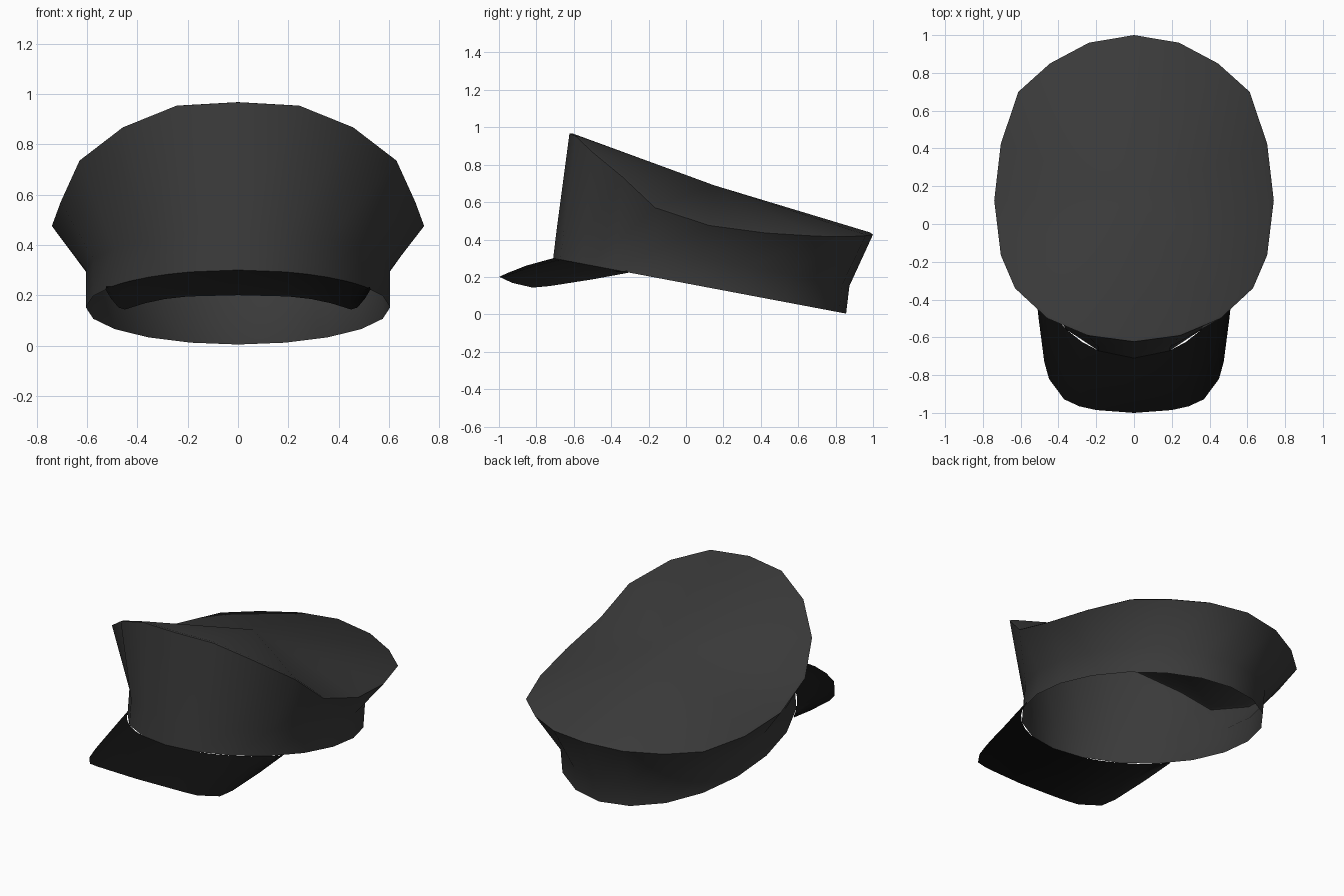
import bpy, bmesh
from math import sin, cos, radians
from mathutils import Vector

if "Cube" in bpy.data.objects:
    bpy.data.objects.remove(bpy.data.objects["Cube"])


def material(name, v):
    m = bpy.data.materials.new(name)
    m.diffuse_color = (v, v, v, 1)
    m.use_nodes = True
    m.node_tree.nodes["Principled BSDF"].inputs["Base Color"].default_value = m.diffuse_color
    return m


def finish(name, bm, mat, angle):
    bmesh.ops.remove_doubles(bm, verts=bm.verts, dist=0.0005)
    bmesh.ops.recalc_face_normals(bm, faces=bm.faces)
    # open sheets: make sure the outside faces up
    if sum(f.normal.z * f.calc_area() for f in bm.faces) < 0:
        bmesh.ops.reverse_faces(bm, faces=bm.faces)
    me = bpy.data.meshes.new(name)
    bm.to_mesh(me)
    bm.free()
    ob = bpy.data.objects.new(name, me)
    bpy.context.collection.objects.link(ob)
    me.materials.append(mat)
    bpy.ops.object.select_all(action='DESELECT')
    ob.select_set(True)
    bpy.context.view_layer.objects.active = ob
    bpy.ops.object.shade_smooth_by_angle(angle=radians(angle))
    return ob


def loft(bm, rows, closed):
    vs = [[bm.verts.new(p) for p in r] for r in rows]
    n = len(rows[0])
    for a, b in zip(vs, vs[1:]):
        for i in range(n if closed else n - 1):
            j = (i + 1) % n
            bm.faces.new((a[i], a[j], b[j], b[i]))
    return vs


def head_ring(deg, lift=0.0):
    """Tilted oval of the head opening; 0 degrees is the front."""
    a = radians(deg)
    return Vector((0.605 * sin(a), 0.073 - 0.783 * cos(a) + 0.12 * lift,
                   0.152 + 0.148 * cos(a) + lift))


def mirror_x(p):
    return Vector((-p[0], p[1], p[2]))


cloth = material("dark_cloth", 0.042)
leather = material("black_leather", 0.004)

# Cap body: band, flared wall, rim and domed top (20 sides, open below)
half_rim = [(0, -0.623, 0.967), (0.245, -0.59, 0.953), (0.458, -0.50, 0.867),
            (0.63, -0.34, 0.735), (0.705, -0.165, 0.57), (0.74, 0.125, 0.475),
            (0.705, 0.425, 0.435), (0.612, 0.70, 0.418), (0.445, 0.85, 0.415),
            (0.238, 0.96, 0.42), (0, 1.0, 0.427)]
rim = [Vector(p) for p in half_rim] + [mirror_x(p) for p in half_rim[9:0:-1]]
centre = Vector((0, 0.15, 0.69))
piping = [p.lerp(centre, 0.02) + Vector((0, 0, 0.006)) for p in rim]
bm = bmesh.new()
rows = loft(bm, [[head_ring(18 * i) for i in range(20)],
                 [head_ring(18 * i, 0.148) for i in range(20)],
                 rim, piping], True)
c = bm.verts.new(centre)
for i in range(20):
    bm.faces.new((rows[-1][i], rows[-1][(i + 1) % 20], c))
finish("cap_body", bm, cloth, 42)

# Visor: sheet from the front of the opening to a rounded outer edge
half_edge = [(0, -1.0, 0.20), (0.2, -0.985, 0.195), (0.29, -0.965, 0.185),
             (0.37, -0.928, 0.168), (0.45, -0.82, 0.143), (0.475, -0.73, 0.151),
             (0.505, -0.5, 0.187), (0.526, -0.31, 0.222)]
angles = [0, 18, 27, 36, 45, 51, 56, 60]
outer = [mirror_x(p) for p in half_edge[:0:-1]] + [Vector(p) for p in half_edge]
inner = [head_ring(s) for s in [-a for a in angles[:0:-1]] + angles]
bm = bmesh.new()
loft(bm, [[a.lerp(b, t) + Vector((0, 0, 0.04 * t * (1 - t)))
           for a, b in zip(inner, outer)] for t in (0, 0.5, 0.85, 1)], False)
finish("visor", bm, leather, 40)
